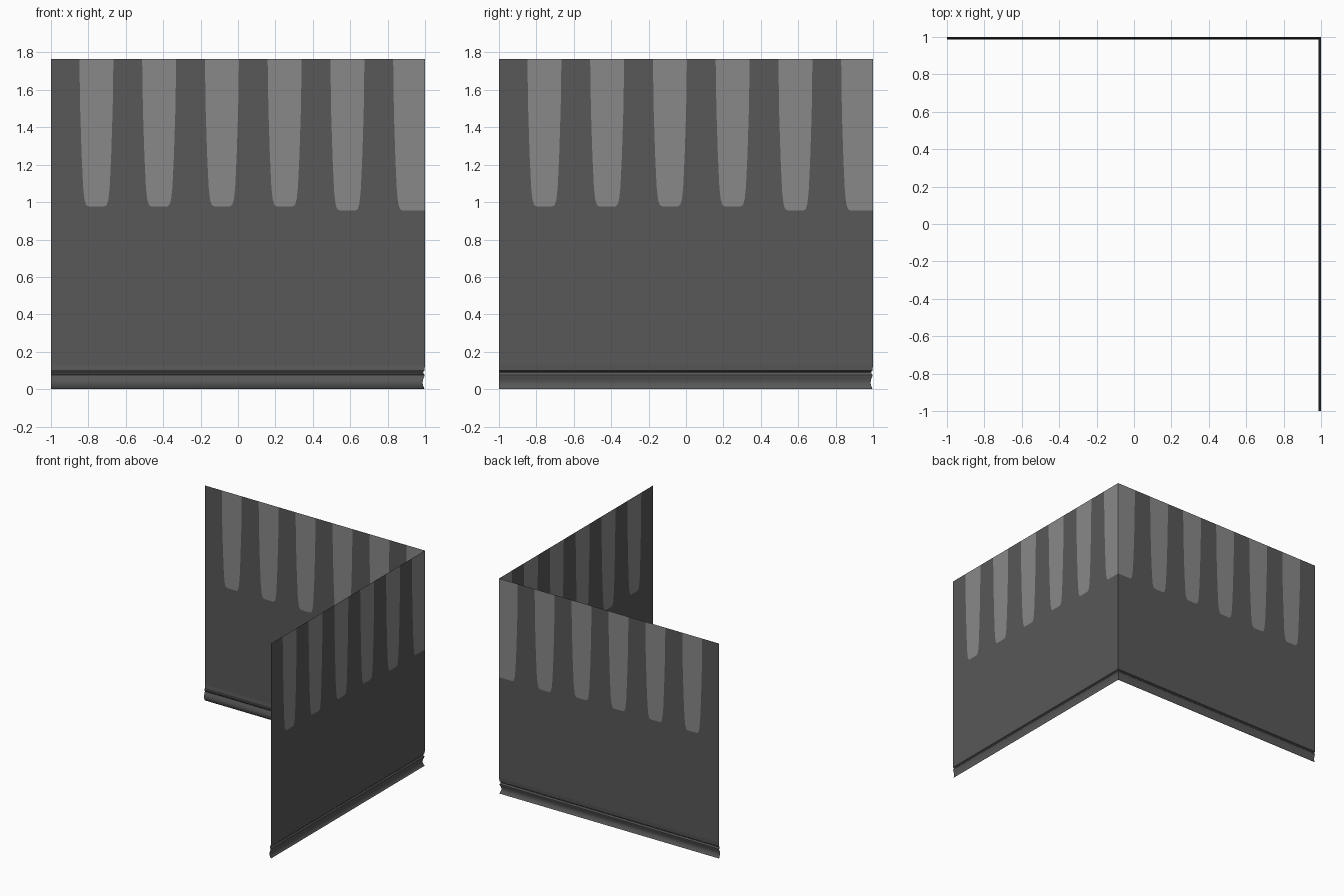
import bpy
import bmesh

if "Cube" in bpy.data.objects:
    bpy.data.objects.remove(bpy.data.objects["Cube"])

TOP = 1.766        # wall height
SKIRT = 0.13       # top of the skirting moulding


def material(name, value):
    m = bpy.data.materials.new(name)
    m.diffuse_color = (value, value, value, 1)
    m.use_nodes = True
    m.node_tree.nodes["Principled BSDF"].inputs["Base Color"].default_value = m.diffuse_color
    return m


DARK = material("dark grey", 0.098)
LIGHT = material("light grey", 0.25)

# skirting profile: (depth into the room, height)
PROFILE = [(0, 0), (0.004, 0.004), (0.008, 0.014), (0.012, 0.024), (0.013, 0.036),
           (0.011, 0.05), (0.006, 0.064), (0.003, 0.072), (0.003, 0.077),
           (0.008, 0.082), (0.010, 0.088), (0.008, 0.095), (0.003, 0.099),
           (0.002, 0.11), (0, SKIRT)]

# half outline of one painted stripe: (half width, height), top to bottom
STRIPE = [(0.091, TOP), (0.087, 1.5), (0.079, 1.25), (0.071, 1.08),
          (0.064, 1.015), (0.055, 0.985), (0.042, 0.977)]


def back_wall(u, d, z):
    return (u, 1 - d, z)


def right_wall(u, d, z):
    return (1 - d, u, z)


def stripe_outline(i):
    """Left top, down, across and up to right top; the last is cut at the corner."""
    c = -0.757 + 0.3355 * i
    drop = 0.022 if i >= 4 else 0
    side = [(w, z if z == TOP else z - drop) for w, z in STRIPE]
    left = [(c - w, z) for w, z in side]
    if i == 5:
        return left + [(1, side[-1][1]), (1, TOP)]
    return left + [(c + w, z) for w, z in reversed(side)]


def finish(name, bm, flip, mats):
    if flip:
        bmesh.ops.reverse_faces(bm, faces=bm.faces[:])
    bm.normal_update()
    me = bpy.data.meshes.new(name)
    bm.to_mesh(me)
    bm.free()
    for m in mats:
        me.materials.append(m)
    ob = bpy.data.objects.new(name, me)
    bpy.context.collection.objects.link(ob)
    return ob


def make_wall(name, place, flip):
    # wall sheet, with the stripes cut in as separate faces
    bm = bmesh.new()
    verts = {}

    def vert(p):
        key = (round(p[0], 5), round(p[1], 5))
        if key not in verts:
            verts[key] = bm.verts.new(place(p[0], 0, p[1]))
        return verts[key]

    stripes = [stripe_outline(i) for i in range(6)]
    edge = [(-1, TOP)] + [p for s in stripes for p in s]
    edge.pop()                               # last stripe reaches the corner
    bm.faces.new([vert(p) for p in [(1, SKIRT)] + edge[::-1] + [(-1, SKIRT)]])
    for s in stripes:
        bm.faces.new([vert(p) for p in s]).material_index = 1
    finish(name, bm, flip, [DARK, LIGHT])

    # skirting moulding, mitred at the corner
    bm = bmesh.new()
    rows = [(bm.verts.new(place(-1, d, z)), bm.verts.new(place(1 - d, d, z)))
            for d, z in PROFILE]
    for a, b in zip(rows, rows[1:]):
        bm.faces.new((a[0], a[1], b[1], b[0]))
    ob = finish(name + "_skirting", bm, flip, [DARK])
    bpy.ops.object.select_all(action='DESELECT')
    bpy.context.view_layer.objects.active = ob
    ob.select_set(True)
    bpy.ops.object.shade_smooth_by_angle(angle=0.6)


make_wall("back_wall", back_wall, False)
make_wall("right_wall", right_wall, True)
